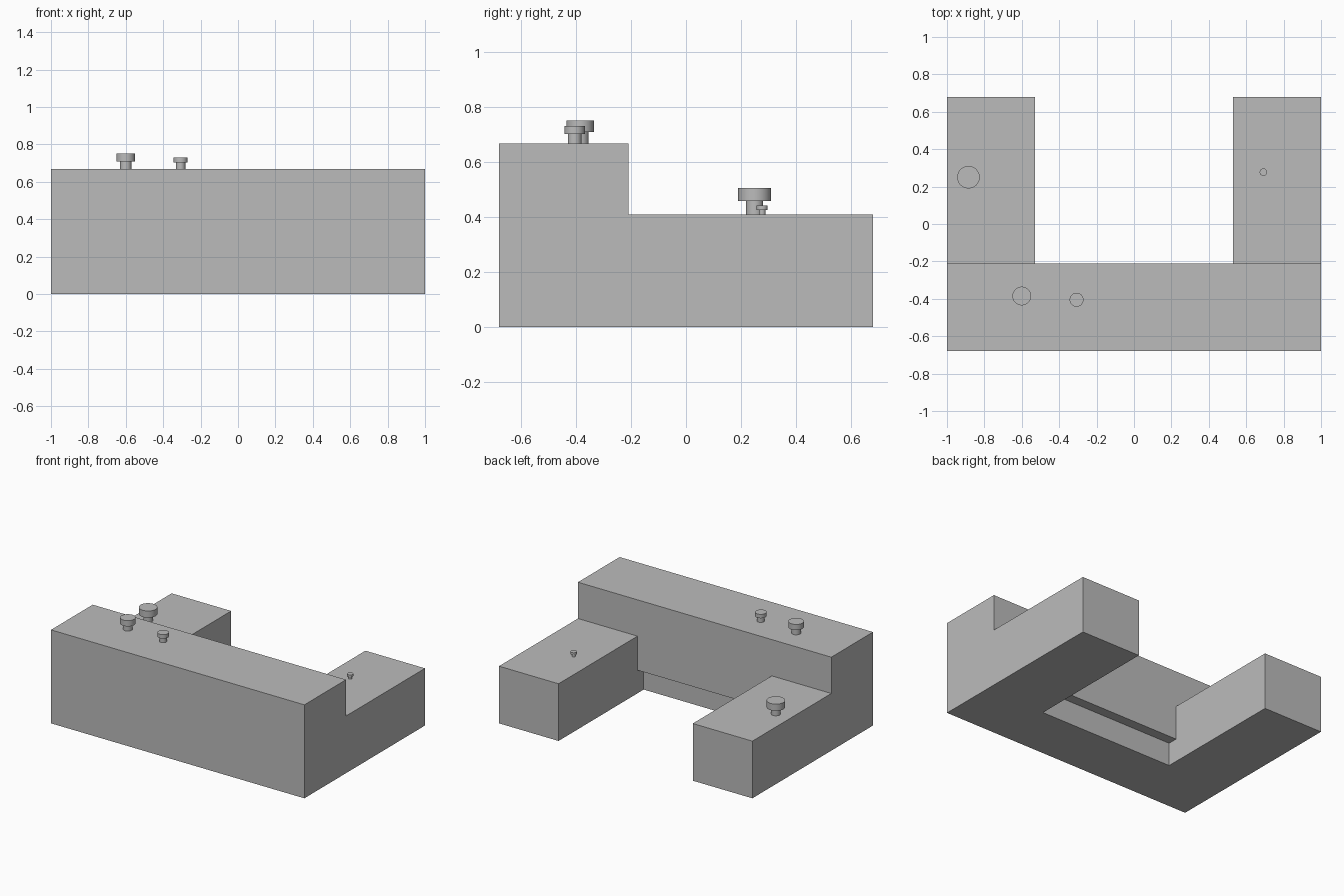
import bpy
import bmesh

cube = bpy.data.objects.get("Cube")
if cube:
    bpy.data.objects.remove(cube, do_unlink=True)

grey = bpy.data.materials.new("plain grey")
grey.use_nodes = True
grey.diffuse_color = (0.5, 0.5, 0.5, 1)
grey.node_tree.nodes["Principled BSDF"].inputs["Base Color"].default_value = (0.5, 0.5, 0.5, 1)

HALF_X, HALF_Y = 1.0, 0.68
INNER_X = 0.53                      # inner side of each arm
WALL_Y, RECESS_Y = -0.21, -0.28     # rear of the tall part, rear of the toe recess
TALL, LOW, TOE = 0.667, 0.408, 0.165


def finish(name, bm):
    bmesh.ops.recalc_face_normals(bm, faces=bm.faces)
    mesh = bpy.data.meshes.new(name)
    bm.to_mesh(mesh)
    bm.free()
    mesh.materials.append(grey)
    obj = bpy.data.objects.new(name, mesh)
    bpy.context.collection.objects.link(obj)
    return obj


def extrude_profile(name, profile, x0, x1):
    """Sweep a closed (y, z) outline along x."""
    bm = bmesh.new()
    face = bm.faces.new([bm.verts.new((x0, y, z)) for y, z in profile])
    new = bmesh.ops.extrude_face_region(bm, geom=[face])["geom"]
    verts = [g for g in new if isinstance(g, bmesh.types.BMVert)]
    bmesh.ops.translate(bm, vec=(x1 - x0, 0, 0), verts=verts)
    return finish(name, bm)


def peg(name, x, y, base, stem_r, cap_r, cap_z, top):
    """Turned knob: narrow stem under a wide flat cap."""
    bm = bmesh.new()
    outline = [(0, base), (stem_r, base), (stem_r, cap_z),
               (cap_r, cap_z), (cap_r, top), (0, top)]
    points = [bm.verts.new((r, 0, z)) for r, z in outline]
    edges = [bm.edges.new(pair) for pair in zip(points, points[1:])]
    bmesh.ops.spin(bm, geom=points + edges, cent=(0, 0, 0), axis=(0, 0, 1),
                   angle=6.2831853, steps=40)
    bmesh.ops.remove_doubles(bm, verts=bm.verts, dist=0.0001)
    obj = finish(name, bm)
    obj.location = (x, y, 0)
    bpy.ops.object.select_all(action="DESELECT")
    obj.select_set(True)
    bpy.context.view_layer.objects.active = obj
    bpy.ops.object.shade_smooth_by_angle()


# Middle of the tall front, undercut along its rear foot
extrude_profile("front_middle",
                [(-HALF_Y, 0), (RECESS_Y, 0), (RECESS_Y, TOE), (WALL_Y, TOE),
                 (WALL_Y, TALL), (-HALF_Y, TALL)], -INNER_X, INNER_X)

# Stepped ends: tall at the front, low arm running back
step = [(-HALF_Y, 0), (HALF_Y, 0), (HALF_Y, LOW), (WALL_Y, LOW),
        (WALL_Y, TALL), (-HALF_Y, TALL)]
for side, sign in (("left", 1), ("right", -1)):
    extrude_profile(side + "_end_and_arm", step, sign * INNER_X, sign * HALF_X)

# Pegs standing on the tops
peg("large_arm_peg", -0.885, 0.25, LOW, 0.031, 0.06, 0.457, 0.505)
peg("medium_front_peg", -0.6, -0.385, TALL, 0.031, 0.05, 0.709, 0.75)
peg("small_front_peg", -0.307, -0.405, TALL, 0.025, 0.037, 0.702, 0.73)
peg("tiny_arm_peg", 0.692, 0.277, LOW, 0.012, 0.02, 0.425, 0.441)
